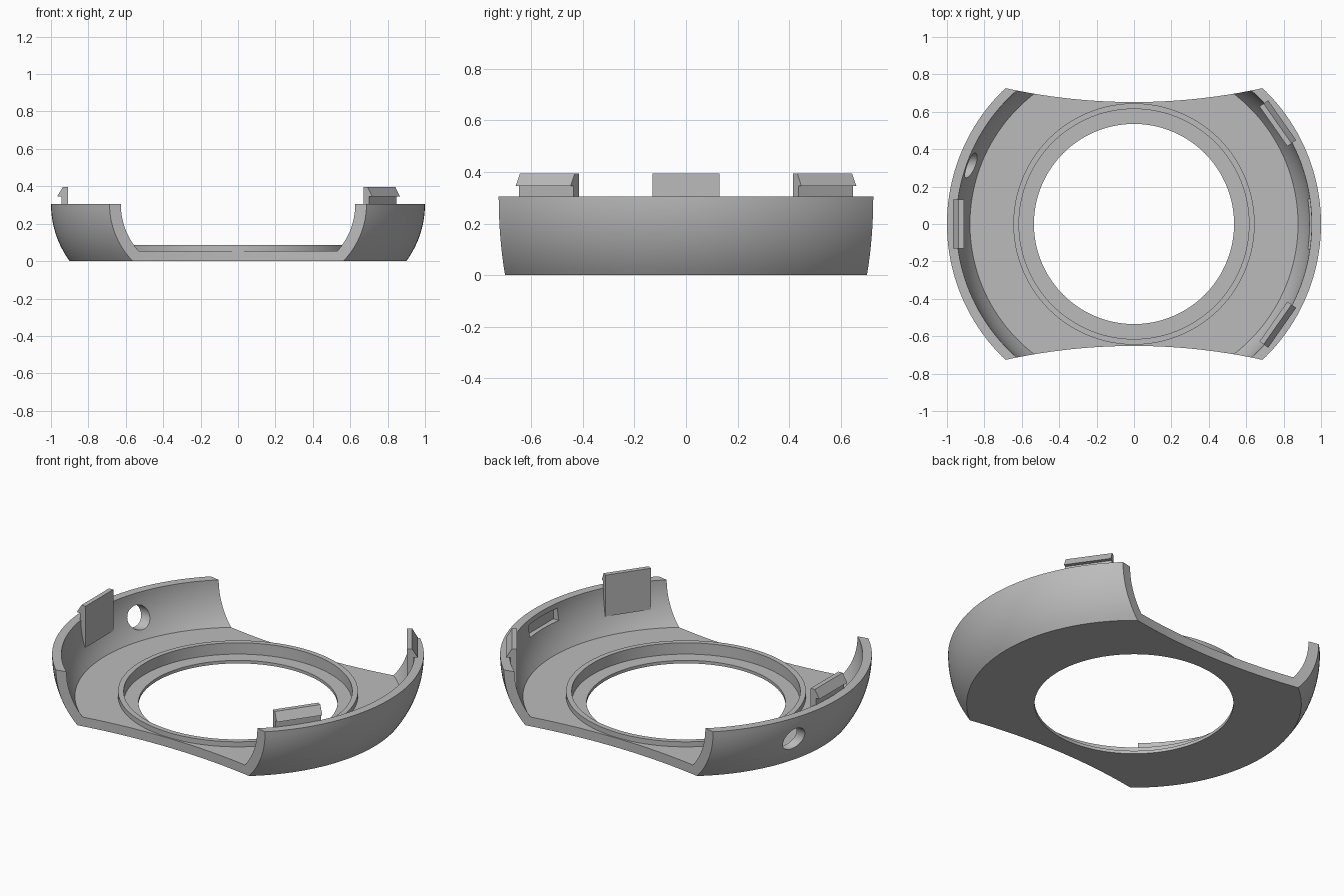
import bpy
import bmesh
from math import sqrt, cos, sin, pi, radians
from mathutils import Matrix

if "Cube" in bpy.data.objects:
    bpy.data.objects.remove(bpy.data.objects["Cube"], do_unlink=True)

grey = bpy.data.materials.new("plain grey")
grey.use_nodes = True
colour = (0.5, 0.5, 0.5, 1)
grey.diffuse_color = colour
grey.node_tree.nodes["Principled BSDF"].inputs["Base Color"].default_value = colour

HEIGHT, FLOOR = 0.305, 0.055
STEPS, SEGMENTS = 12, 160


def make_object(name, bm):
    bmesh.ops.recalc_face_normals(bm, faces=bm.faces)
    mesh = bpy.data.meshes.new(name)
    bm.to_mesh(mesh)
    bm.free()
    mesh.materials.append(grey)
    obj = bpy.data.objects.new(name, mesh)
    bpy.context.collection.objects.link(obj)
    return obj


def select_only(obj):
    bpy.ops.object.select_all(action="DESELECT")
    obj.select_set(True)
    bpy.context.view_layer.objects.active = obj


def lathe(name, profile):
    """Closed (radius, z) outline turned around z."""
    bm = bmesh.new()
    rings = []
    for i in range(SEGMENTS):
        a = 2 * pi * i / SEGMENTS
        rings.append([bm.verts.new((r * cos(a), r * sin(a), z)) for r, z in profile])
    n = len(profile)
    for i in range(SEGMENTS):
        here, after = rings[i], rings[(i + 1) % SEGMENTS]
        for j in range(n):
            k = (j + 1) % n
            bm.faces.new((here[j], after[j], after[k], here[k]))
    return make_object(name, bm)


def prism(name, profile, half_width, angle):
    """(radius, z) outline extruded sideways, then turned to an angle around z."""
    bm = bmesh.new()
    face = bm.faces.new([bm.verts.new((r, -half_width, z)) for r, z in profile])
    out = bmesh.ops.extrude_face_region(bm, geom=[face])
    verts = [v for v in out["geom"] if isinstance(v, bmesh.types.BMVert)]
    bmesh.ops.translate(bm, verts=verts, vec=(0, 2 * half_width, 0))
    bm.transform(Matrix.Rotation(radians(angle), 4, "Z"))
    return make_object(name, bm)


def cylinder(name, radius, depth, segments, matrix):
    bm = bmesh.new()
    bmesh.ops.create_cone(bm, cap_ends=True, segments=segments, radius1=radius,
                          radius2=radius, depth=depth, matrix=matrix)
    return make_object(name, bm)


def cut(target, cutter):
    cutter.hide_render = True
    select_only(target)
    mod = target.modifiers.new("cut", "BOOLEAN")
    mod.operation = "DIFFERENCE"
    mod.solver = "EXACT"
    mod.object = cutter
    bpy.ops.object.modifier_apply(modifier=mod.name)
    bpy.data.objects.remove(cutter, do_unlink=True)


def wall_arc(radius, bottom):
    """Curved wall section, upright at the rim."""
    points = []
    for i in range(STEPS + 1):
        z = bottom + (HEIGHT - bottom) * i / STEPS
        points.append((0.485 + sqrt(radius ** 2 - (HEIGHT - z) ** 2), z))
    return points


# Bowl with floor, raised ring, ledge and central hole
outer = wall_arc(0.515, 0)
inner = wall_arc(0.465, FLOOR)
ring = [(0.645, FLOOR), (0.645, 0.085), (0.615, 0.085),
        (0.615, 0.018), (0.535, 0.018), (0.535, 0)]
shell = lathe("curved_shell", outer + inner[::-1] + ring)

# Concave front and back edges
for side in (-1, 1):
    place = Matrix.Translation((0, side * (0.652 + 3.21), 0))
    cut(shell, cylinder("edge_cutter", 3.21, 2, 720, place))

# Blind slots inside the wall
slot = [(0.85, 0.205), (0.965, 0.205), (0.965, 0.275), (0.85, 0.275)]
for angle in (0, 145, 215):
    cut(shell, prism("slot_cutter", slot, 0.135, angle))

# U-shaped notch in the right wall
notch_y, notch_r, notch_z = 0.313, 0.067, 0.17
place = Matrix.Translation((-0.9, notch_y, notch_z)) @ Matrix.Rotation(pi / 2, 4, "Y")
cut(shell, cylinder("notch_round_cutter", notch_r, 0.5, 48, place))
opening = prism("notch_top_cutter", [(0.65, notch_z), (1.15, notch_z),
                                     (1.15, 0.5), (0.65, 0.5)], notch_r, 180)
opening.data.transform(Matrix.Translation((0, notch_y, 0)))
cut(shell, opening)

# Snap clips with outward hooks
clip = [(0.91, 0.15), (0.91, 0.395), (0.937, 0.395), (0.967, 0.345),
        (0.945, 0.345), (0.945, 0.15)]
for name, angle in (("left_back_clip", 35), ("left_front_clip", -35), ("right_clip", 180)):
    prism(name, clip, 0.13, angle)

select_only(shell)
bpy.ops.object.shade_smooth_by_angle(angle=radians(30))
